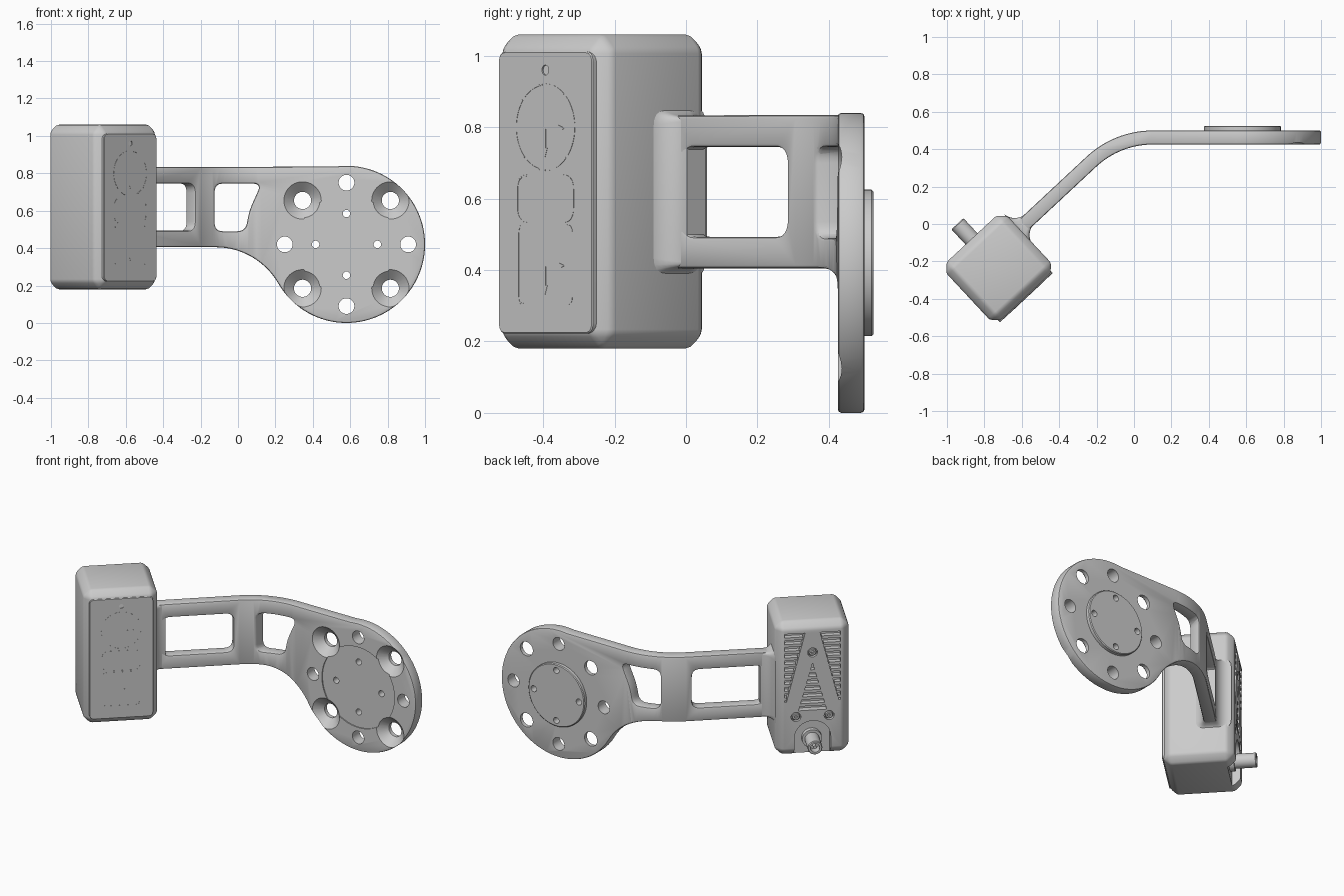
import bpy, bmesh
from math import sin, cos, pi, radians, hypot, atan2, asin
from mathutils import Matrix, Vector

if "Cube" in bpy.data.objects:
    bpy.data.objects.remove(bpy.data.objects["Cube"])

A = radians(43)
WORLD = Matrix.Identity(4)
BOX = Matrix.Translation((-0.724, -0.235, 0)) @ Matrix.Rotation(A, 4, 'Z')  # housing frame, front = local -y


def finish(name, bm, M=WORLD):
    bmesh.ops.recalc_face_normals(bm, faces=bm.faces)
    me = bpy.data.meshes.new(name)
    bm.to_mesh(me)
    bm.free()
    me.transform(M)
    ob = bpy.data.objects.new(name, me)
    bpy.context.collection.objects.link(ob)
    return ob


def prisms(name, polys, lo, hi, M=WORLD, axis='y'):
    """Extrude 2D outlines along y (points are x,z) or z (points are x,y)."""
    bm = bmesh.new()
    for pts in polys:
        rings = [[bm.verts.new((a, h, b) if axis == 'y' else (a, b, h)) for a, b in pts] for h in (lo, hi)]
        bm.faces.new(rings[0])
        bm.faces.new(rings[1])
        for i in range(len(pts)):
            j = (i + 1) % len(pts)
            bm.faces.new((rings[0][i], rings[0][j], rings[1][j], rings[1][i]))
    return finish(name, bm, M)


def lathe_y(name, spots, prof, M=WORLD, n=40):
    """Solids of revolution about y; prof lists (radius, y)."""
    bm = bmesh.new()
    for x, z in spots:
        rings = [[bm.verts.new((x + r * cos(2 * pi * i / n), y, z + r * sin(2 * pi * i / n)))
                  for i in range(n)] for r, y in prof]
        for p, q in zip(rings, rings[1:]):
            for i in range(n):
                j = (i + 1) % n
                bm.faces.new((p[i], p[j], q[j], q[i]))
        bm.faces.new(rings[0])
        bm.faces.new(rings[-1])
    return finish(name, bm, M)


def apply(ob, kind, **kw):
    m = ob.modifiers.new("m", kind)
    for k, v in kw.items():
        setattr(m, k, v)
    bpy.context.view_layer.objects.active = ob
    bpy.ops.object.modifier_apply(modifier=m.name)


def boolean(ob, other, op='DIFFERENCE'):
    apply(ob, 'BOOLEAN', object=other, operation=op, solver='EXACT')
    bpy.data.objects.remove(other)


def arc(cx, cy, r, a0, a1, n):
    return [(cx + r * cos(radians(a0 + (a1 - a0) * i / n)), cy + r * sin(radians(a0 + (a1 - a0) * i / n)))
            for i in range(n + 1)]


def rounded(pts, r, n=6):
    out, P = [], [Vector(p) for p in pts]
    for i, p in enumerate(P):
        a = p + (P[i - 1] - p).normalized() * r
        b = p + (P[(i + 1) % len(P)] - p).normalized() * r
        for k in range(n + 1):
            t = k / n
            out.append(tuple(a * (1 - t) ** 2 + p * 2 * t * (1 - t) + b * t * t))
    return out


def rect(x0, x1, z0, z1):
    return [(x0, z0), (x1, z0), (x1, z1), (x0, z1)]


# bracket: front outline intersected with the bent top outline
CX, CZ = 0.58, 0.42
front = [(-0.66, 0.405)] + arc(-0.12, 0.018, 0.387, 90, 29.9, 14) \
    + arc(CX, CZ, 0.42, 210.5, 458, 72) + [(-0.66, 0.833)]
RB, H, YC = 0.48, 0.0375, 0.4625
ex, ey = 0.1 - RB * sin(A), YC - RB * (1 - cos(A))


def side(o):
    pts = [(1.1, YC + o)] + arc(0.1, YC - RB, RB + o, 90, 133, 16)
    return pts + [(pts[-1][0] - 0.5 * cos(A), pts[-1][1] - 0.5 * sin(A))]


bracket = prisms("mounting_bracket", [front], -0.5, 0.8)
boolean(bracket, prisms("bend", [side(H) + side(-H)[::-1]], -0.2, 1.2, axis='z'), 'INTERSECT')
# two arm windows
boolean(bracket, prisms("window_a", [rounded(rect(0.283, 0.715, 0.493, 0.745), 0.05)], -0.06, 0.25, BOX))
boolean(bracket, prisms("window_b", [rounded([(-0.125, 0.49), (0.04, 0.49), (0.06, 0.6), (0.125, 0.745),
                                              (-0.125, 0.745)], 0.045)], 0.2, 0.7))
apply(bracket, 'BEVEL', width=0.01, segments=2, limit_method='ANGLE', angle_limit=radians(45),
      use_clamp_overlap=False)
# rear boss, front recess and bolt holes


def ring(r, off):
    return [(CX + r * cos(radians(off + 90 * i)), CZ + r * sin(radians(off + 90 * i))) for i in range(4)]


boolean(bracket, lathe_y("boss", [(CX, CZ)], [(0.205, 0.48), (0.205, 0.52), (0.2, 0.525)], n=64), 'UNION')
boolean(bracket, lathe_y("recess", [(CX, CZ)], [(0.265, 0.4), (0.265, 0.432)], n=64))
boolean(bracket, lathe_y("holes", ring(0.33, 0), [(0.042, 0.3), (0.042, 0.6)]))
boolean(bracket, lathe_y("countersinks", ring(0.332, 45),
                         [(0.127, 0.4), (0.1, 0.425), (0.046, 0.475), (0.046, 0.6)]))
boolean(bracket, lathe_y("pins", ring(0.165, 0), [(0.02, 0.3), (0.02, 0.6)], n=20))

# flared joint where the arm meets the housing
bm = bmesh.new()
prev = None
for k in range(9):
    f = radians(90 * k / 8)
    t = 1 - sin(f)
    x = 0.218 + 0.085 * (1 - cos(f))
    n, h = H - 0.002 + 0.085 * t, 0.209 + 0.03 * t
    loop = [bm.verts.new((x, 0.078 + a, 0.619 + b)) for a, b in rounded(rect(-n, n, -h, h), 0.012 + 0.05 * t, 4)]
    if prev:
        for i in range(len(loop)):
            j = (i + 1) % len(loop)
            bm.faces.new((prev[i], prev[j], loop[j], loop[i]))
    else:
        bm.faces.new(loop)
    prev = loop
bm.faces.new(prev)
joint = finish("arm_joint", bm, BOX)

# sensor housing with chamfered edges
D = 0.2125
housing = prisms("housing", [rect(-0.224, 0.224, 0.18, 1.06)], -D, D)
apply(housing, 'BEVEL', width=0.042, segments=1)
apply(housing, 'BEVEL', width=0.012, segments=2, limit_method='ANGLE', angle_limit=radians(25))
# rear pockets, connector notch and screw recesses
outer = [(0.17, 0.99), (0.045, 0.99), (0.158, 0.54), (0.17, 0.54)]
pockets = [[(0, 0.79), (0.085, 0.48), (-0.085, 0.48)], outer, [(-x, z) for x, z in outer]]
boolean(housing, prisms("pockets", pockets, D - 0.04, D + 0.1))
boolean(housing, prisms("notch", [[(-0.11, 0.1), (0.11, 0.1)] + arc(0, 0.3, 0.11, 0, 180, 24)], D - 0.05, D + 0.1))
screws = [(0, 0.86), (-0.1, 0.44), (0.1, 0.44)]
boolean(housing, lathe_y("screw_recess", screws, [(0.03, D - 0.02), (0.03, D + 0.1)], n=24))
housing.data.transform(BOX)

screw = lathe_y("rear_screws", screws, [(0.024, D - 0.03), (0.024, D - 0.008), (0.02, D - 0.004)], BOX, 24)
boolean(screw, lathe_y("socket", screws, [(0.011, D - 0.02), (0.011, D + 0.1)], BOX, 6))

# cooling fins inside the rear pockets
fins = []
for k in range(11):
    z = 0.505 + 0.044 * k
    if z < 0.75:
        w = 0.085 * (0.79 - z) / 0.31
        fins.append(rect(-w, w, z, z + 0.018))
    if z > 0.545:
        a = 0.158 - 0.113 * (z - 0.54) / 0.45
        fins += [rect(a, 0.172, z, z + 0.018), rect(-0.172, -a, z, z + 0.018)]
fin = prisms("cooling_fins", fins, D - 0.05, D - 0.006, BOX)

# cable connector
connector = lathe_y("connector", [(0, 0.28)], [(0.06, D - 0.06), (0.06, D - 0.02), (0.044, D - 0.02), (0.044, 0.318),
                    (0.04, 0.323), (0.028, 0.323), (0.028, 0.27)], BOX)
pin = lathe_y("connector_pin", [(0, 0.28)], [(0.01, 0.26), (0.01, 0.315)], BOX, 16)

# raised front panel with indicator hole
F = -D - 0.005
panel = prisms("front_panel", [rounded(rect(-0.193, 0.193, 0.222, 1.012), 0.03)], F, -D + 0.03)
apply(panel, 'BEVEL', width=0.003, segments=1, limit_method='ANGLE', angle_limit=radians(60))
boolean(panel, lathe_y("indicator", [(0, 0.96)], [(0.014, F - 0.1), (0.014, F + 0.025)], n=20))
panel.data.transform(BOX)


# dashed outlines and axis arrows on the panel
def stroke(p, q, w=0.002):
    d = (Vector(q) - Vector(p)).normalized() * w
    return [(p[0] - d.y, p[1] + d.x), (p[0] + d.y, p[1] - d.x), (q[0] + d.y, q[1] - d.x), (q[0] - d.y, q[1] + d.x)]


marks = []
for path in (arc(0, 0.8, 0.12, 0, 360, 64)[:-1],
             rounded(rect(-0.115, 0.115, 0.535, 0.665), 0.04),
             rounded(rect(-0.11, 0.11, 0.305, 0.525), 0.02)):
    for i, p in enumerate(path):
        q = path[(i + 1) % len(path)]
        if hypot(q[0] - p[0], q[1] - p[1]) > 1e-4 and not (len(path) == 64 and i % 8 == 0):
            marks.append(stroke(p, q))
for z in (0.797, 0.412):
    marks += [stroke((0, z), (0.06, z)), stroke((0, z + 0.002), (0, z - 0.06)),
              [(0.055, z - 0.009), (0.08, z), (0.055, z + 0.009)],
              [(-0.009, z - 0.055), (0.009, z - 0.055), (0, z - 0.08)]]
mark = prisms("panel_markings", marks, F - 0.001, F + 0.004, BOX)

# smooth shading with crisp edges
for ob in bpy.data.objects:
    bpy.ops.object.select_all(action='DESELECT')
    ob.select_set(True)
    bpy.context.view_layer.objects.active = ob
    bpy.ops.object.shade_smooth_by_angle(angle=radians(30))
